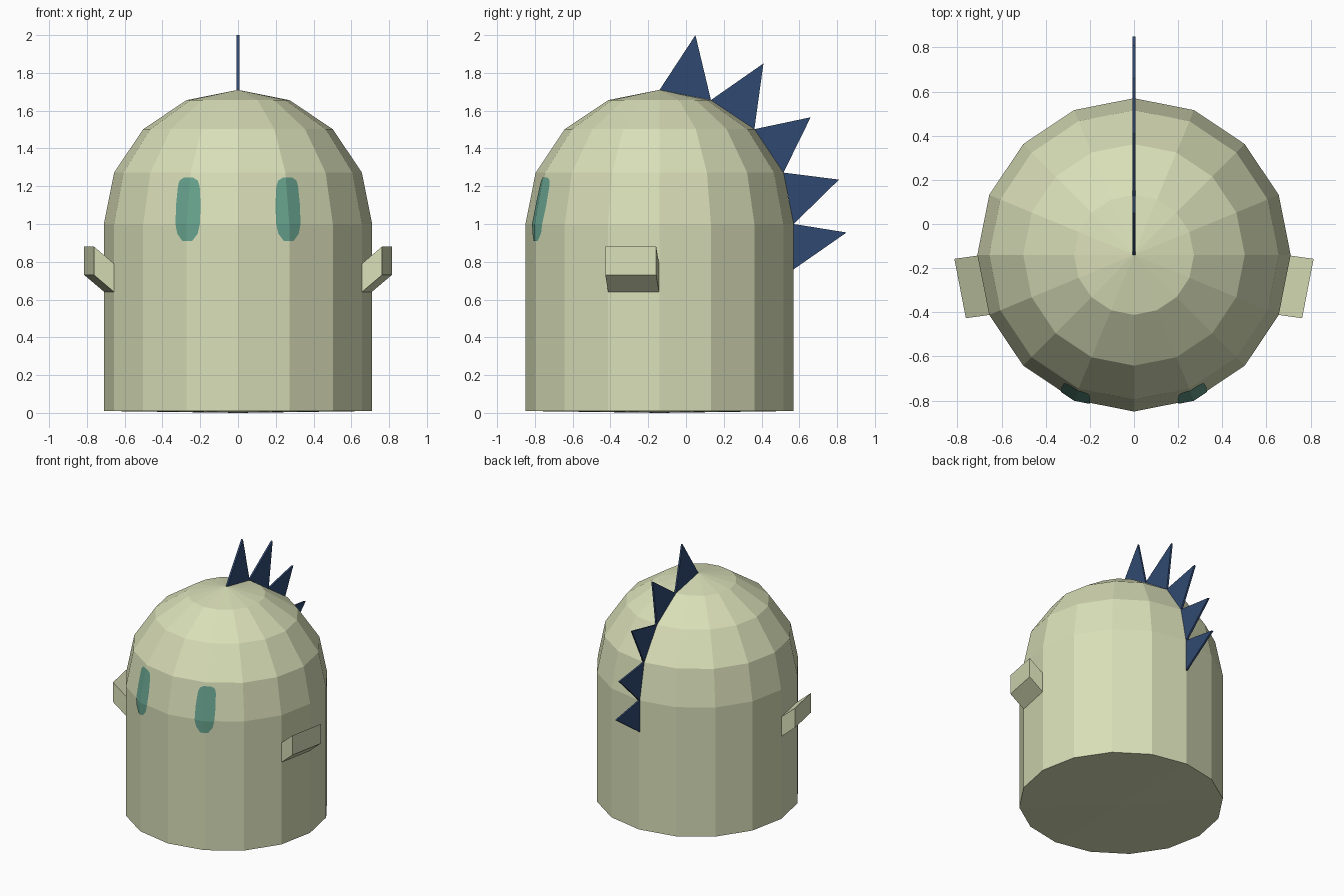
import bpy, bmesh, math
from mathutils import Vector

if "Cube" in bpy.data.objects:
    bpy.data.objects.remove(bpy.data.objects["Cube"])

CY, R = -0.14, 0.71      # body axis and radius
SIDES = 16


def material(name, rgb):
    m = bpy.data.materials.new(name)
    m.diffuse_color = (*rgb, 1)
    m.use_nodes = True
    m.node_tree.nodes["Principled BSDF"].inputs["Base Color"].default_value = m.diffuse_color
    return m


SKIN = material("pale olive", (0.69, 0.73, 0.475))
TEAL = material("teal", (0.135, 0.36, 0.265))
NAVY = material("navy blue", (0.03, 0.067, 0.165))


def finish(name, bm, mat, recalc=True):
    if recalc:
        bmesh.ops.recalc_face_normals(bm, faces=bm.faces)
    me = bpy.data.meshes.new(name)
    bm.to_mesh(me)
    bm.free()
    me.materials.append(mat)
    ob = bpy.data.objects.new(name, me)
    bpy.context.collection.objects.link(ob)
    return ob


def prism(name, a, b, mat):
    """Solid between two matching outlines."""
    bm = bmesh.new()
    va = [bm.verts.new(p) for p in a]
    vb = [bm.verts.new(p) for p in b]
    bm.faces.new(va)
    bm.faces.new(vb)
    n = len(va)
    for i in range(n):
        j = (i + 1) % n
        bm.faces.new((va[i], va[j], vb[j], vb[i]))
    return finish(name, bm, mat)


# Body: cylinder with a faceted dome, revolved from its half profile
profile = [(0, 0), (R, 0.01)]
profile += [(R * math.cos(math.pi * k / 8), 1 + R * math.sin(math.pi * k / 8)) for k in range(4)]
profile.append((0, 1 + R))
bm = bmesh.new()
rings = []
for r, z in profile:
    count = SIDES if r > 0 else 1
    rings.append([bm.verts.new((r * math.cos(math.tau * i / SIDES),
                                CY + r * math.sin(math.tau * i / SIDES), z))
                  for i in range(count)])
for lo, hi in zip(rings, rings[1:]):
    for i in range(SIDES):
        j = (i + 1) % SIDES
        quad = [lo[i % len(lo)], lo[j % len(lo)], hi[j % len(hi)], hi[i % len(hi)]]
        bm.faces.new(list(dict.fromkeys(quad)))
finish("body", bm, SKIN)


# Eyes: thin plates that follow the facets of the body
def ring_radius(z):
    if z <= 1:
        return R
    return R + (z - 1) / (R * math.sin(math.pi / 8)) * R * (math.cos(math.pi / 8) - 1)


def surface_y(x, z):
    r = ring_radius(z)
    c, s, d = math.cos(math.pi / 8), math.sin(math.pi / 8), math.sqrt(0.5)
    if x <= s * r:
        y = r - x / s * (1 - c)
    else:
        y = c * r - (x - s * r) / (d - s) * (c - d)
    return CY - y - 0.005


eye_rows = [(0.91, 0.243, 0.295), (0.95, 0.213, 0.322), (1.0, 0.202, 0.331), (1.1, 0.198, 0.328),
            (1.2, 0.203, 0.318), (1.23, 0.213, 0.31), (1.247, 0.24, 0.285)]
for label, side in (("left", -1), ("right", 1)):
    bm = bmesh.new()
    rows = []
    for z, x0, x1 in eye_rows:
        xs = (x0, ring_radius(z) * math.sin(math.pi / 8), x1)
        rows.append([bm.verts.new((side * x, surface_y(x, z), z)) for x in xs])
    for lo, hi in zip(rows, rows[1:]):
        for i in range(2):
            f = bm.faces.new((lo[i], lo[i + 1], hi[i + 1], hi[i]))
            f.normal_update()
            if f.normal.y > 0:
                f.normal_flip()
    finish(label + "_eye", bm, TEAL, recalc=False)

    # Ears: slanted blocks pushed out and up from one side facet
    back, front = Vector((0.708, -0.143)), Vector((0.656, -0.412))
    out = Vector((0.106, -0.015))

    def outline(p, q, z0, z1):
        return [(side * v.x, v.y, z) for v, z in ((p, z0), (q, z0), (q, z1), (p, z1))]
    prism(label + "_ear", outline(back, front, 0.64, 0.79),
          outline(back + out, front + out, 0.73, 0.88), SKIN)

# Crest: thin triangular spikes down the back of the head
base = [(-0.14, 1.71), (0.132, 1.656), (0.362, 1.502), (0.516, 1.272), (0.57, 1.0), (0.57, 0.76)]
tips = [(0.05, 2.0), (0.41, 1.85), (0.66, 1.565), (0.81, 1.235), (0.85, 0.955)]
for i, tip in enumerate(tips):
    tri = [base[i], tip, base[i + 1]]
    prism(f"crest_spike_{i + 1}", [(-0.007, y, z) for y, z in tri],
          [(0.007, y, z) for y, z in tri], NAVY)
